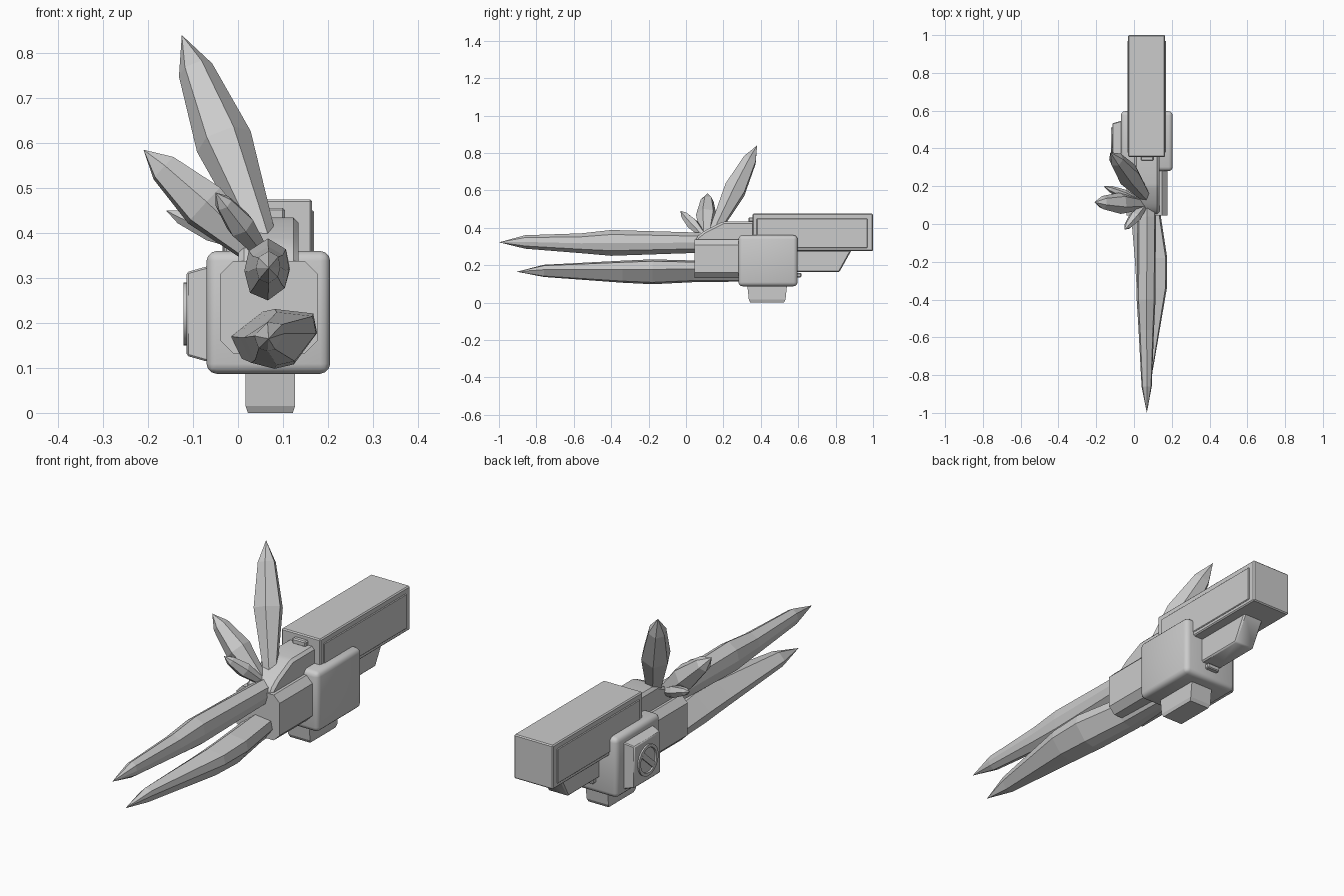
import bpy, bmesh, math
from mathutils import Vector, Matrix

if "Cube" in bpy.data.objects:
    bpy.data.objects.remove(bpy.data.objects["Cube"])

CX = 0.068  # centre line of the device


def finish(name, bm, smooth=False):
    bmesh.ops.recalc_face_normals(bm, faces=bm.faces)
    me = bpy.data.meshes.new(name)
    bm.to_mesh(me)
    bm.free()
    ob = bpy.data.objects.new(name, me)
    bpy.context.collection.objects.link(ob)
    if smooth:
        bpy.ops.object.select_all(action='DESELECT')
        ob.select_set(True)
        bpy.context.view_layer.objects.active = ob
        bpy.ops.object.shade_smooth_by_angle(angle=math.radians(35))
    return ob


def loft(name, rings, bevel=0, segs=1):
    """Skin rings of equal size; a one-point last ring makes a tip."""
    bm = bmesh.new()
    vs = [[bm.verts.new(p) for p in r] for r in rings]
    for a, b in zip(vs, vs[1:]):
        n = len(a)
        for i in range(n):
            j = (i + 1) % n
            bm.faces.new((a[i], a[j], b[0]) if len(b) == 1 else (a[i], a[j], b[j], b[i]))
    bm.faces.new(vs[0])
    if len(vs[-1]) > 1:
        bm.faces.new(vs[-1])
    if bevel:
        bmesh.ops.bevel(bm, geom=bm.edges[:], offset=bevel, segments=segs,
                        profile=0.5, affect='EDGES')
    return finish(name, bm, bevel > 0)


def box(name, x, y, z, bevel=0, segs=1):
    rings = [[(x[0], v, z[0]), (x[1], v, z[0]), (x[1], v, z[1]), (x[0], v, z[1])] for v in y]
    return loft(name, rings, bevel, segs)


def side_prism(name, half, profile, bevel=0):
    """Extrude a (y, z) profile across the centre line."""
    return loft(name, [[(CX + s * half, y, z) for y, z in profile] for s in (-1, 1)], bevel)


def octagon(x, y, z, c):
    (a, b), (d, e) = x, z
    return [(p, y, q) for p, q in ((a + c, d), (b - c, d), (b, d + c), (b, e - c),
                                   (b - c, e), (a + c, e), (a, e - c), (a, d + c))]


# central body and front collar
box("main_body", (-0.07, 0.205), (0.28, 0.597), (0.087, 0.36), 0.022, 3)
loft("front_collar", [octagon((-0.04, 0.178), y, (0.132, 0.338), 0.03) for y in (0.045, 0.30)])

# upper housing with sloped front
side_prism("upper_housing", 0.067, [(0.05, 0.32), (0.055, 0.35), (0.10, 0.385), (0.20, 0.434),
                                   (0.37, 0.434), (0.37, 0.32)], 0.012)
box("latch", (0.036, 0.104), (0.335, 0.37), (0.43, 0.456), 0.005)

# rear stock with raised side panels
box("rear_stock", (-0.031, 0.165), (0.355, 1.0), (0.275, 0.475), 0.005)
for s, label in ((-1, "left"), (1, "right")):
    x = CX - 0.001 + s * 0.097
    box(label + "_stock_panel", (x - 0.005, x + 0.005), (0.378, 0.97), (0.292, 0.45), 0.003)
side_prism("stock_brace", 0.05, [(0.58, 0.163), (0.82, 0.163), (0.885, 0.28), (0.58, 0.28)], 0.006)
box("rear_tab", (0.035, 0.10), (0.58, 0.617), (0.135, 0.158), 0.004)

# foot under the body
loft("foot", [[(CX + 0.004 + sx * w, 0.434 + sy * d, z)
               for sx, sy in ((-1, -1), (1, -1), (1, 1), (-1, 1))]
              for w, d, z in ((0.05, 0.09, 0), (0.055, 0.098, 0.015), (0.055, 0.108, 0.11))])

# dial on the left side
DY, DZ = 0.44, 0.22
loft("dial_plate", [[(x, DY + a * r, DZ + b * r)
                     for a, b in ((-1, -1), (1, -1), (1, 1), (-1, 1))]
                    for x, r in ((-0.06, 0.107), (-0.072, 0.105), (-0.114, 0.093))], 0.004)
bm = bmesh.new()
bmesh.ops.create_cone(bm, cap_ends=True, segments=32, radius1=0.07, radius2=0.07, depth=0.014,
                      matrix=Matrix.Translation((-0.114, DY, DZ)) @ Matrix.Rotation(-math.pi / 2, 4, 'Y'))
cap = [min(bm.faces, key=lambda f: f.calc_center_median().x)]
bmesh.ops.inset_region(bm, faces=cap, thickness=0.014)
bmesh.ops.inset_region(bm, faces=cap, thickness=0.002, depth=-0.006)
finish("dial_ring", bm, True)
bm = bmesh.new()
bmesh.ops.create_cube(bm, size=1, matrix=Matrix.Translation((-0.116, DY, DZ)) @
                      Matrix.Rotation(math.radians(42), 4, 'X') @
                      Matrix.Diagonal((0.01, 0.11, 0.024, 1)))
finish("dial_bar", bm)


# long front crystals: rings of (y, x range, z range) ending in a tip
def long_crystal(name, sections, tip, shape):
    rings = []
    for y, (x0, x1), (z0, z1) in sections:
        rings.append([((x0 + x1) / 2 + u * (x1 - x0) / 2, y, (z0 + z1) / 2 + v * (z1 - z0) / 2)
                      for u, v in shape])
    loft(name, rings + [[tip]])


round_shape = [(0.05, 1), (0.85, 0.65), (1, 0), (0.8, -0.6), (0.05, -1),
               (-0.75, -0.75), (-1, -0.05), (-0.8, 0.6)]
skew_shape = [(-0.1, 1), (0.9, 0.85), (1, 0.2), (0.4, -0.85), (-0.1, -1), (-0.7, -0.8), (-1, 0.05)]
long_crystal("upper_front_crystal",
             [(0.15, (0.02, 0.116), (0.27, 0.37)), (0.04, (0.018, 0.116), (0.265, 0.375)),
              (-0.40, (0.014, 0.114), (0.25, 0.388)), (-0.56, (0.024, 0.106), (0.264, 0.37)),
              (-0.86, (0.04, 0.094), (0.288, 0.36))],
             (CX, -1.0, 0.322), round_shape)
long_crystal("lower_front_crystal",
             [(0.29, (0.01, 0.12), (0.112, 0.2)), (0.04, (-0.015, 0.142), (0.109, 0.225)),
              (-0.18, (0.004, 0.176), (0.098, 0.231)), (-0.34, (0.014, 0.174), (0.106, 0.224)),
              (-0.76, (0.036, 0.102), (0.137, 0.202))],
             (CX, -0.905, 0.165), skew_shape)


# crystal cluster on top: base, tip, widest radius, turn
def shard(name, base, tip, radius, turn=0.0):
    base, tip = Vector(base), Vector(tip)
    d = tip - base
    q = d.to_track_quat('Z', 'Y')
    rings = []
    for t, k in ((-0.08, 0.45), (0.0, 0.55), (0.45, 1.0), (0.82, 0.62)):
        rings.append([base + d * t + q @ Vector((math.cos(a) * radius * k, math.sin(a) * radius * k, 0))
                      for a in (turn + i * math.tau / 6 for i in range(6))])
    loft(name, rings + [[tip]])


shard("tall_shard", (0.045, 0.165, 0.41), (-0.125, 0.38, 0.84), 0.064, 0.3)
shard("side_shard", (0.035, 0.105, 0.36), (-0.21, 0.115, 0.585), 0.057, 0.2)
shard("small_rear_shard", (0.03, 0.12, 0.37), (-0.16, 0.20, 0.45), 0.028)
shard("small_front_shard", (0.05, 0.09, 0.36), (-0.05, -0.03, 0.49), 0.033, 0.4)
